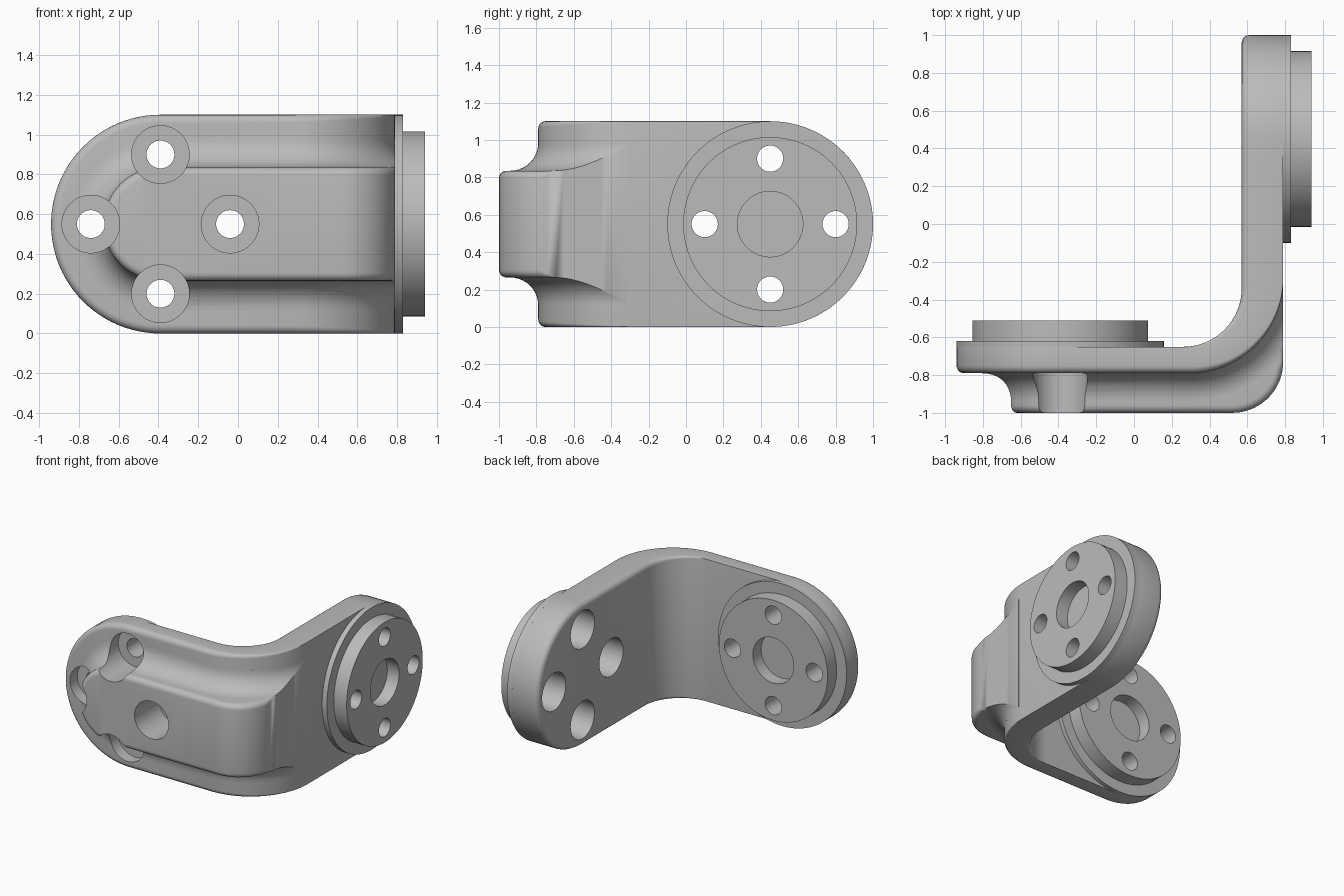
import bpy, bmesh
from math import sin, cos, radians, sqrt, acos, pi

if "Cube" in bpy.data.objects:
    bpy.data.objects.remove(bpy.data.objects["Cube"])

R, ZC = 0.55, 0.55           # arm end radius and centre height
AX, BY = -0.39, 0.45         # flange centres: front arm x, side arm y
FRONT, SIDE = -0.79, 0.79    # outer faces of the two arms
BC, BR = 0.29, 0.5           # outer bend centre offset and radius

grey = bpy.data.materials.new("cast grey")
grey.use_nodes = True
grey.diffuse_color = (0.5, 0.5, 0.5, 1)
grey.node_tree.nodes["Principled BSDF"].inputs["Base Color"].default_value = (0.5, 0.5, 0.5, 1)


def finish(bm, name):
    bmesh.ops.remove_doubles(bm, verts=bm.verts, dist=1e-5)
    bmesh.ops.recalc_face_normals(bm, faces=bm.faces)
    mesh = bpy.data.meshes.new(name)
    bm.to_mesh(mesh)
    bm.free()
    ob = bpy.data.objects.new(name, mesh)
    bpy.context.collection.objects.link(ob)
    mesh.materials.append(grey)
    return ob


def shell(name, half):
    """Solid from upper-half rim columns, mirrored about the mid height."""
    cols = half + [[(x, y, 2 * ZC - z) for x, y, z in c] for c in reversed(half)]
    bm = bmesh.new()
    v = [[bm.verts.new(p) for p in c] for c in cols]
    n = len(v)
    for i in range(n):
        a, b = v[i], v[(i + 1) % n]
        for k in range(len(a) - 1):
            bm.faces.new((a[k], a[k + 1], b[k + 1], b[k]))
    for i in range(n // 2 - 1):
        for k in (0, -1):
            bm.faces.new((v[i][k], v[i + 1][k], v[n - 2 - i][k], v[n - 1 - i][k]))
    return finish(bm, name)


def on_front(u, d, v):
    return (AX + u, d, ZC + v)


def on_side(u, d, v):
    return (d, BY + u, ZC + v)


def lathe(bm, profile, place, cu=0, cv=0, seg=64):
    """Turn a (radius, depth) profile about a flange axis."""
    rings = [[bm.verts.new(place(cu + r * cos(2 * pi * i / seg), d, cv + r * sin(2 * pi * i / seg)))
              for i in range(seg)] for r, d in profile]
    for a, b in zip(rings, rings[1:]):
        for i in range(seg):
            j = (i + 1) % seg
            bm.faces.new((a[i], a[j], b[j], b[i]))
    bm.faces.new(rings[0])
    bm.faces.new(rings[-1])


M = 24
STEP = 180 / (2 * M - 1)
ARC = [radians(90 + STEP * k) for k in range(M)]     # quarter of a round end


# Bent plate: rim columns from the side arm tip, round the bend, to the front arm tip
def rim(inner, outer, q_in, q_out):
    """(inset, x, y) levels across the thickness with rounded edges."""
    t = sqrt((outer[0] - inner[0]) ** 2 + (outer[1] - inner[1]) ** 2)
    levels = []
    for k in range(6):
        a = k * pi / 10
        levels.append((q_in * (1 - sin(a)), q_in * (1 - cos(a)) / t))
    for k in range(6):
        a = k * pi / 10
        levels.append((q_out * (1 - cos(a)), 1 - q_out * (1 - sin(a)) / t))
    return [(o, inner[0] + (outer[0] - inner[0]) * f, inner[1] + (outer[1] - inner[1]) * f)
            for o, f in levels]


ROUND, CRISP = 0.04, 0.002
plate = []
for p in reversed(ARC):
    plate.append([(x, BY - (R - o) * cos(p), ZC + (R - o) * sin(p))
                  for o, x, _ in rim((0.57, 0), (SIDE, 0), ROUND, CRISP)])
for k in range(24, -1, -1):
    a, f = radians(90 * k / 24), k / 24
    inner = (0.26 + 0.31 * sin(a), -0.34 - 0.31 * cos(a))
    outer = (BC + BR * sin(a), -BC - BR * cos(a))
    q_in, q_out = CRISP + (ROUND - CRISP) * f, ROUND + (CRISP - ROUND) * f
    plate.append([(x, y, ZC + R - o) for o, x, y in rim(inner, outer, q_in, q_out)])
for p in ARC:
    plate.append([(AX + (R - o) * cos(p), y, ZC + (R - o) * sin(p))
                  for o, _, y in rim((0, -0.65), (0, FRONT), CRISP, ROUND)])
bent_plate = shell("bent_plate", plate)


# Raised rib with a concave fillet at its foot, fading out round the bend
HALF, FILLET, EDGE = 0.285, 0.15, 0.04


def rib_levels(h):
    """(half width, height) levels for a rib of height h."""
    end = pi / 2 if h >= FILLET else acos(1 - h / FILLET)
    q = min(EDGE, max(0, h - FILLET))
    out = [(HALF + FILLET, -0.06)]
    for k in range(11):
        t = end * k / 10
        out.append((HALF + FILLET * (1 - sin(t)), FILLET * (1 - cos(t))))
    if q > 0:
        for k in range(6):
            u = k * pi / 10
            out.append((HALF - q * (1 - cos(u)), h - q + q * sin(u)))
    else:
        out += [out[-1]] * 6
    return out


def rib_height(a):
    """Distance from the plate bend to the tighter outer corner of the rib."""
    ex, ey, r = 0.23, 0.44, 0.27
    s, c = sin(a), cos(a)
    if s * ey < ex * c and s * 0.71 <= ex * c:
        return 0.71 / c - BR
    if c * BR <= ey * s:
        return BR / s - BR
    b = s * ex + c * ey
    return b + sqrt(b * b - ex * ex - ey * ey + r * r) - BR


rib = []
for k in range(29, -1, -1):
    a = radians(3 * k)
    rib.append([(BC + (BR + h) * sin(a), -BC - (BR + h) * cos(a), ZC + w)
                for w, h in rib_levels(rib_height(a))])
for p in ARC:
    rib.append([(AX + w * cos(p), FRONT - h, ZC + w * sin(p)) for w, h in rib_levels(0.21)])
raised_rib = shell("raised_rib", rib)

# Stepped round flanges with a blind centre recess
parts = {"front": [bent_plate, raised_rib], "side": [bent_plate]}
for name, place, base, d in (("front", on_front, -0.652, 1), ("side", on_side, 0.788, 1)):
    low, top = (-0.62, -0.51) if name == "front" else (0.83, 0.94)
    bm = bmesh.new()
    lathe(bm, [(R, base), (R, low), (0.465, low), (0.465, top), (0.175, top), (0.175, top - 0.1)],
          place, seg=96)
    parts[name].append(finish(bm, name + "_flange"))

# Counterbored screw holes, four round each flange centre
for name, place, start, floor, stop in (("front", on_front, -1.2, -0.7, -0.4),
                                        ("side", on_side, 0.45, 0.75, 1.1)):
    bm = bmesh.new()
    for u, v in ((0.35, 0), (-0.35, 0), (0, 0.35), (0, -0.35)):
        lathe(bm, [(0.145, start), (0.145, floor), (0.07, floor), (0.07, stop)], place, u, v, 48)
    cutter = finish(bm, name + "_hole_cutter")
    cutter.hide_render = True
    for ob in parts[name]:
        mod = ob.modifiers.new("holes", "BOOLEAN")
        mod.operation, mod.solver, mod.object = "DIFFERENCE", "EXACT", cutter
        bpy.context.view_layer.objects.active = ob
        bpy.ops.object.modifier_apply(modifier=mod.name)
    bpy.data.objects.remove(cutter)

# Smooth curved faces, keep machined edges sharp
bpy.ops.object.select_all(action="DESELECT")
for ob in {*parts["front"], *parts["side"]}:
    ob.select_set(True)
bpy.context.view_layer.objects.active = bent_plate
bpy.ops.object.shade_smooth_by_angle(angle=radians(30))
